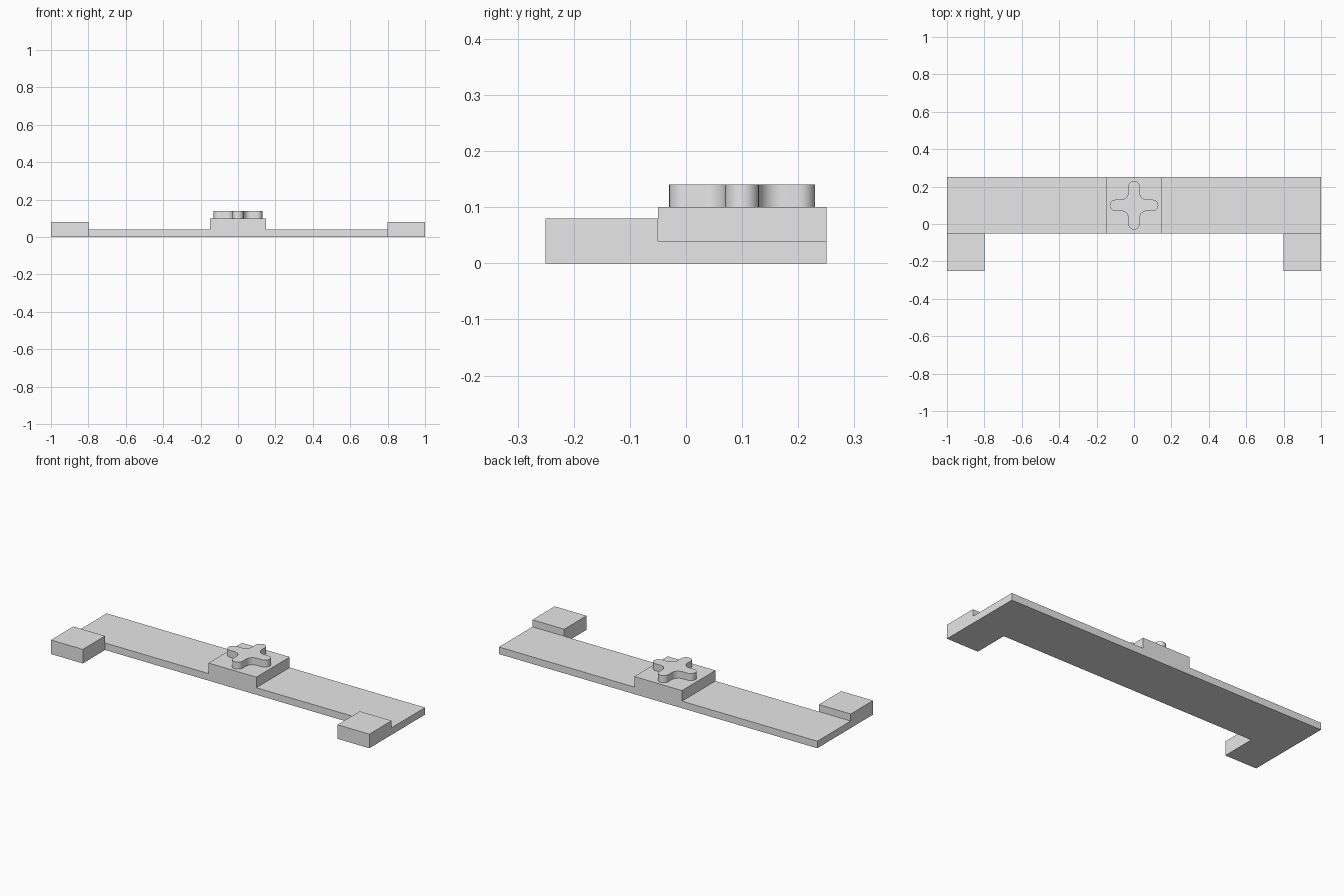
import bpy
import bmesh
from math import pi, cos, sin

cube = bpy.data.objects.get("Cube")
if cube:
    bpy.data.objects.remove(cube)

grey = bpy.data.materials.new("light_grey")
grey.use_nodes = True
grey.diffuse_color = (0.8, 0.8, 0.8, 1)
grey.node_tree.nodes["Principled BSDF"].inputs["Base Color"].default_value = (0.8, 0.8, 0.8, 1)


def prism(name, outline, z0, z1):
    """Extrude a closed counter-clockwise outline from z0 up to z1."""
    bm = bmesh.new()
    face = bm.faces.new([bm.verts.new((x, y, z0)) for x, y in outline])
    top = bmesh.ops.extrude_face_region(bm, geom=[face], use_keep_orig=True)
    moved = [g for g in top["geom"] if isinstance(g, bmesh.types.BMVert)]
    bmesh.ops.translate(bm, verts=moved, vec=(0, 0, z1 - z0))
    bmesh.ops.recalc_face_normals(bm, faces=bm.faces)
    mesh = bpy.data.meshes.new(name)
    bm.to_mesh(mesh)
    bm.free()
    mesh.materials.append(grey)
    obj = bpy.data.objects.new(name, mesh)
    bpy.context.collection.objects.link(obj)
    return obj


def box(name, x0, x1, y0, y1, z0, z1):
    return prism(name, [(x0, y0), (x1, y0), (x1, y1), (x0, y1)], z0, z1)


def arc(cx, cy, r, start, end, steps=12):
    angles = [start + (end - start) * i / steps for i in range(steps + 1)]
    return [(cx + r * cos(a), cy + r * sin(a)) for a in angles]


# Long base plate, end pads and raised centre block
box("base_plate", -1, 1, -0.05, 0.25, 0, 0.04)
box("right_pad", -1, -0.8, -0.25, -0.05, 0, 0.08)
box("left_pad", 0.8, 1, -0.25, -0.05, 0, 0.08)
box("centre_block", -0.15, 0.15, -0.05, 0.25, 0.04, 0.1)

# Cross-shaped knob: a rounded arm tip and a hollow corner, turned four times
quarter = arc(0.1, 0, 0.03, -pi / 2, pi / 2) + arc(0.07, 0.07, 0.04, -pi / 2, -pi)
outline = []
for k in range(4):
    c, s = round(cos(k * pi / 2)), round(sin(k * pi / 2))
    outline += [(x * c - y * s, x * s + y * c + 0.1) for x, y in quarter]
knob = prism("cross_knob", outline, 0.1, 0.14)

bpy.ops.object.select_all(action="DESELECT")
knob.select_set(True)
bpy.context.view_layer.objects.active = knob
bpy.ops.object.shade_smooth_by_angle(angle=pi / 6)
